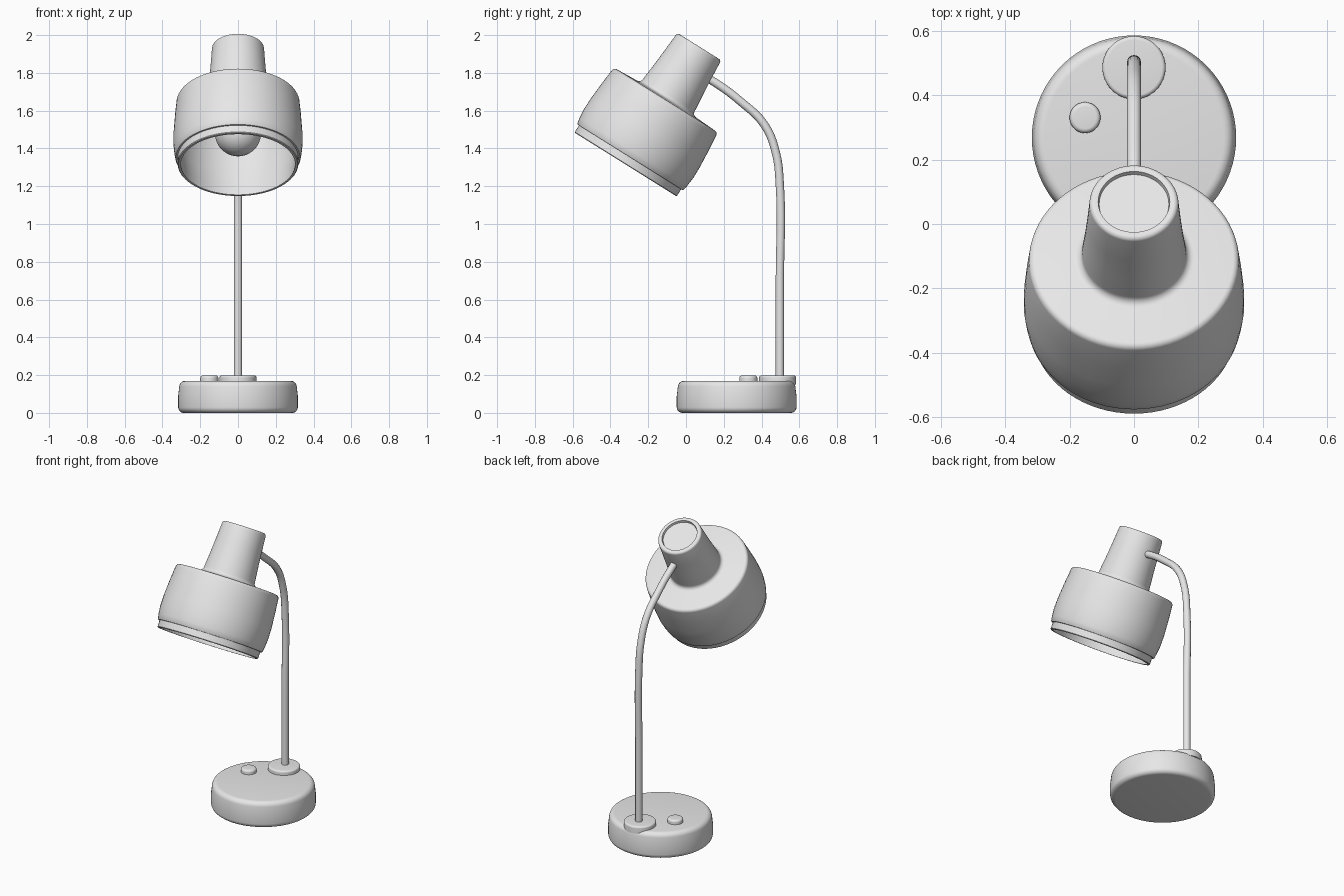
import bpy, bmesh, math
from mathutils import Matrix, Vector

cube = bpy.data.objects.get("Cube")
if cube:
    bpy.data.objects.remove(cube, do_unlink=True)

grey = bpy.data.materials.new("light_grey")
grey.use_nodes = True
grey.diffuse_color = (0.8, 0.8, 0.8, 1)
grey.node_tree.nodes["Principled BSDF"].inputs["Base Color"].default_value = (0.8, 0.8, 0.8, 1)


def smooth(obj, angle=35):
    bpy.ops.object.select_all(action="DESELECT")
    obj.select_set(True)
    bpy.context.view_layer.objects.active = obj
    bpy.ops.object.shade_smooth_by_angle(angle=math.radians(angle))


def lathe(name, profile, matrix, steps=72):
    """Spin a (radius, height) profile about its own z axis."""
    bm = bmesh.new()
    verts = [bm.verts.new((r, 0, h)) for r, h in profile]
    edges = [bm.edges.new(pair) for pair in zip(verts, verts[1:])]
    bmesh.ops.spin(bm, geom=verts + edges, cent=(0, 0, 0), axis=(0, 0, 1),
                   angle=math.tau, steps=steps)
    bmesh.ops.remove_doubles(bm, verts=bm.verts, dist=0.0002)
    bmesh.ops.recalc_face_normals(bm, faces=bm.faces)
    mesh = bpy.data.meshes.new(name)
    bm.to_mesh(mesh)
    bm.free()
    mesh.materials.append(grey)
    obj = bpy.data.objects.new(name, mesh)
    bpy.context.collection.objects.link(obj)
    obj.matrix_world = matrix
    smooth(obj)
    return obj


def arc(r, h, radius, start, end, n=6):
    """Rounded profile corner centred on (r, h), angles in degrees."""
    angles = [math.radians(start + (end - start) * i / n) for i in range(n + 1)]
    return [(r + radius * math.cos(a), h + radius * math.sin(a)) for a in angles]


def disc(name, x, y, z0, z1, radius, bevel):
    profile = [(0, z0), (radius, z0)]
    profile += arc(radius - bevel, z1 - bevel, bevel, 0, 90) + [(0, z1)]
    return lathe(name, profile, Matrix.Translation((x, y, 0)), 48)


# Base with rounded rims and a slightly tapered wall
base_profile = [(0, 0)] + arc(0.287, 0.03, 0.03, -90, 0)
base_profile += [(0.317, 0.09)] + arc(0.278, 0.137, 0.033, 5, 90) + [(0, 0.17)]
lathe("base", base_profile, Matrix.Translation((0, 0.268, 0)))
disc("stem_collar", 0, 0.485, 0.15, 0.198, 0.098, 0.012)
disc("switch_button", -0.152, 0.33, 0.15, 0.198, 0.048, 0.014)

# Bent stem
path = [(0.497, 0.16), (0.497, 0.7), (0.497, 1.2), (0.475, 1.38), (0.415, 1.525),
        (0.285, 1.652), (0.16, 1.745), (0.09, 1.785)]
curve = bpy.data.curves.new("stem", "CURVE")
curve.dimensions = "3D"
curve.bevel_depth = 0.022
curve.bevel_resolution = 4
curve.use_fill_caps = True
spline = curve.splines.new("BEZIER")
spline.bezier_points.add(len(path) - 1)
for point, (y, z) in zip(spline.bezier_points, path):
    point.co = (0, y, z)
    point.handle_left_type = point.handle_right_type = "AUTO"
curve.materials.append(grey)
stem = bpy.data.objects.new("stem", curve)
bpy.context.collection.objects.link(stem)
bpy.ops.object.select_all(action="DESELECT")
stem.select_set(True)
bpy.context.view_layer.objects.active = stem
bpy.ops.object.convert(target="MESH")
smooth(bpy.context.object, 60)

# Tilted shade: outside from the cap down to the rim, then back up the inside
tilt = Matrix.Translation((0, -0.32, 1.315)) @ Matrix.Rotation(math.radians(-32), 4, "X")
shade = [(0, 0.72), (0.108, 0.72), (0.111, 0.734)]
shade += arc(0.123, 0.721, 0.015, 90, 5)
shade += [(0.145, 0.62), (0.153, 0.52), (0.16, 0.45)]
shade += arc(0.186, 0.434, 0.025, 180, 270)
shade += arc(0.306, 0.383, 0.02, 85, 5)
shade += [(0.334, 0.3), (0.341, 0.2), (0.342, 0.13), (0.337, 0.08), (0.332, 0.05),
          (0.328, 0.045), (0.319, 0.045), (0.319, 0.004), (0.315, 0), (0.303, 0)]
shade += [(0.305, 0.05), (0.32, 0.15), (0.316, 0.28), (0.306, 0.365), (0.29, 0.38), (0, 0.38)]
lathe("lamp_shade", shade, tilt)

# Bulb with its socket
lathe("bulb", arc(0, 0.195, 0.122, -90, 90, 24), tilt, 48)
lathe("bulb_socket", [(0, 0.28), (0.06, 0.28), (0.06, 0.39), (0, 0.39)], tilt, 32)
